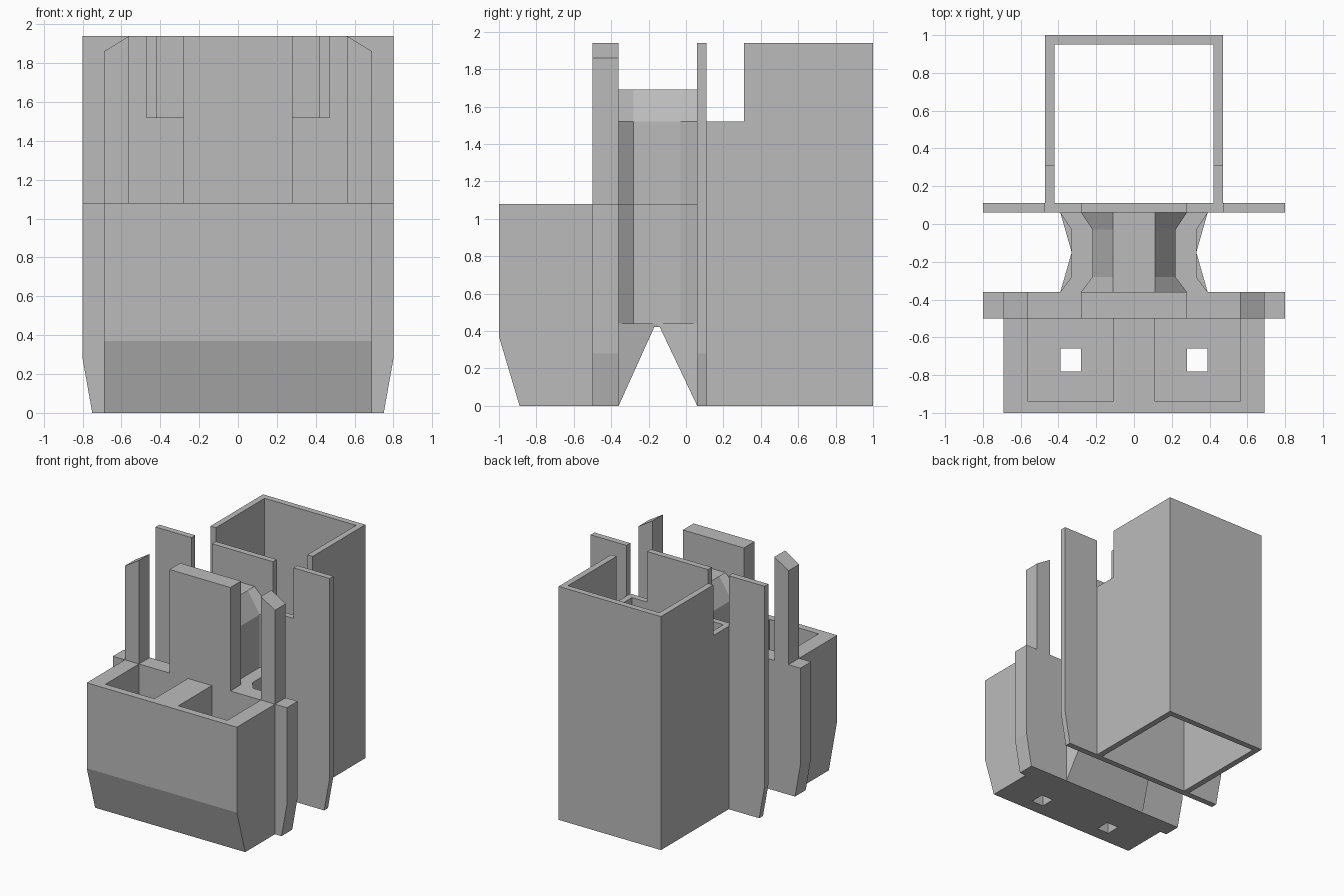
import bpy
import bmesh

if "Cube" in bpy.data.objects:
    bpy.data.objects.remove(bpy.data.objects["Cube"], do_unlink=True)

grey = bpy.data.materials.new("plain grey")
grey.use_nodes = True
colour = (0.5, 0.5, 0.5, 1)
grey.diffuse_color = colour
grey.node_tree.nodes["Principled BSDF"].inputs["Base Color"].default_value = colour


def loft(name, rings):
    """Solid through rings of equal point count, capped at both ends."""
    bm = bmesh.new()
    loops = [[bm.verts.new(p) for p in ring] for ring in rings]
    n = len(loops[0])
    bm.faces.new(loops[0][::-1])
    bm.faces.new(loops[-1])
    for a, b in zip(loops, loops[1:]):
        for i in range(n):
            j = (i + 1) % n
            bm.faces.new((a[i], a[j], b[j], b[i]))
    bmesh.ops.recalc_face_normals(bm, faces=bm.faces)
    mesh = bpy.data.meshes.new(name)
    bm.to_mesh(mesh)
    bm.free()
    mesh.materials.append(grey)
    obj = bpy.data.objects.new(name, mesh)
    bpy.context.collection.objects.link(obj)
    return obj


def along_x(name, profile, x0, x1):
    return loft(name, [[(x, y, z) for y, z in profile] for x in (x0, x1)])


def plate(name, half, y0, y1):
    """Upright plate from the right half of its outline, mirrored in x."""
    outline = half + [(-x, z) for x, z in reversed(half)]
    return loft(name, [[(x, y, z) for x, z in outline] for y in (y0, y1)])


def box(name, x0, x1, y0, y1, z0, z1):
    return along_x(name, [(y0, z0), (y1, z0), (y1, z1), (y0, z1)], x0, x1)


def cut(obj, cutters):
    for c in cutters:
        mod = obj.modifiers.new("cut", "BOOLEAN")
        mod.operation, mod.solver, mod.object = "DIFFERENCE", "EXACT", c
    bpy.context.view_layer.update()
    graph = bpy.context.evaluated_depsgraph_get()
    mesh = bpy.data.meshes.new_from_object(obj.evaluated_get(graph))
    obj.modifiers.clear()
    obj.data = mesh
    for c in cutters:
        bpy.data.objects.remove(c, do_unlink=True)


TOP, LEDGE, SLOT = 1.94, 1.08, 1.52
FRONT, BACK = -0.36, 0.06
MID = (FRONT + BACK) / 2

# Rear square tube: back wall and two slotted side walls
box("tube_back_wall", -0.42, 0.42, 0.95, 1, 0, TOP)
side = [(0.11, 0), (1, 0), (1, TOP), (0.31, TOP), (0.31, SLOT), (0.11, SLOT)]
along_x("tube_left_wall", side, 0.42, 0.47)
along_x("tube_right_wall", side, -0.47, -0.42)

# Rear flange, also the front wall of the tube
foot = [(0.75, 0), (0.80, 0.28)]
plate("rear_flange", foot + [(0.80, TOP), (0.47, TOP), (0.47, SLOT),
                             (0.28, SLOT), (0.28, TOP)], BACK, 0.11)

# Front flange with centre tab and slanted side posts
plate("front_flange", foot + [(0.80, LEDGE), (0.69, LEDGE), (0.69, 1.86),
                              (0.56, TOP), (0.56, LEDGE), (0.28, LEDGE),
                              (0.28, TOP)], -0.50, FRONT)

# Front box with two pockets and square floor holes
front_box = along_x("front_box", [(-0.89, 0), (-0.5, 0), (-0.5, LEDGE),
                                  (-1, LEDGE), (-1, 0.37)], -0.69, 0.69)
cutters = []
for s in (-1, 1):
    a, b = sorted((s * 0.11, s * 0.56))
    cutters.append(box("pocket_cutter", a, b, -0.94, -0.45, 0.28, 1.2))
    a, b = sorted((s * 0.28, s * 0.39))
    cutters.append(box("hole_cutter", a, b, -0.78, -0.66, -0.1, 0.5))
cut(front_box, cutters)


# Waisted neck joining the two flanges
def neck_ring(end, waist, z):
    half = [(end, FRONT), (waist, -0.28), (waist, -0.03), (end, BACK)]
    return [(x, y, z) for x, y in half] + [(-x, y, z) for x, y in reversed(half)]


loft("neck_lower", [neck_ring(0.39, 0.33, z) for z in (0.42, LEDGE)])
loft("neck_upper", [neck_ring(0.28, 0.22, LEDGE), neck_ring(0.28, 0.22, SLOT),
                    neck_ring(0.11, 0.11, 1.69)])

# Tapering legs under the neck, leaving a notch between them
for name, edge, apex in (("front_leg", FRONT, -0.17), ("rear_leg", BACK, -0.14)):
    profile = [(edge, 0), (apex, 0.42), (MID, 0.42), (MID, 0.44), (edge, 0.44)]

    def width(y):
        return 0.33 + 0.06 * abs(y - MID) / abs(edge - MID)

    loft(name, [[(s * width(y), y, z) for y, z in profile] for s in (-1, 1)])
